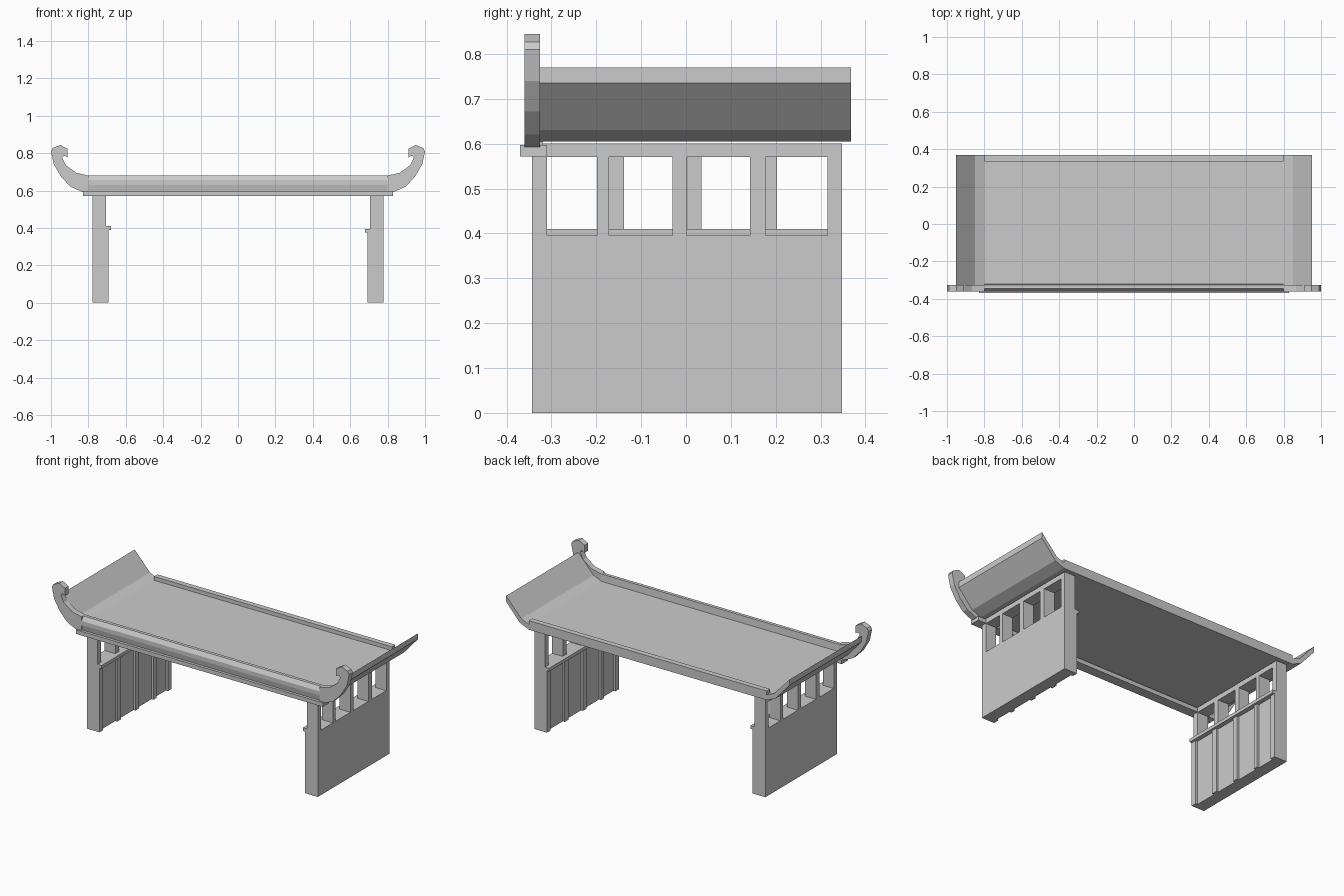
import bpy, bmesh
from mathutils import Vector

if "Cube" in bpy.data.objects:
    bpy.data.objects.remove(bpy.data.objects["Cube"])


def prism(name, pts, offset):
    """Close a planar outline and extrude it along offset."""
    bm = bmesh.new()
    face = bm.faces.new([bm.verts.new(p) for p in pts])
    ext = bmesh.ops.extrude_face_region(bm, geom=[face])
    moved = [v for v in ext["geom"] if isinstance(v, bmesh.types.BMVert)]
    bmesh.ops.translate(bm, verts=moved, vec=Vector(offset))
    bmesh.ops.recalc_face_normals(bm, faces=bm.faces)
    return finish(name, bm)


def finish(name, bm):
    mesh = bpy.data.meshes.new(name)
    bm.to_mesh(mesh)
    bm.free()
    ob = bpy.data.objects.new(name, mesh)
    bpy.context.collection.objects.link(ob)
    return ob


def box(name, x, y, z):
    pts = [(x[0], y[0], z[0]), (x[1], y[0], z[0]), (x[1], y[1], z[0]), (x[0], y[1], z[0])]
    # sort the corners so mirrored ranges still work
    return prism(name, pts, (0, 0, z[1] - z[0]))


# Table top with upswept ends
half_bottom = [(0.80, 0.605), (0.86, 0.63), (0.953, 0.735)]
half_top = [(0.953, 0.77), (0.85, 0.658), (0.80, 0.637)]
right = half_bottom + half_top
outline = right + [(-x, z) for x, z in reversed(right)]
prism("table_top", [(x, -0.33, z) for x, z in outline], (0, 0.698, 0))

# Raised strip along the back edge
box("back_strip", (-0.8, 0.8), (0.335, 0.368), (0.62, 0.66))

# Front rail with chamfered face
rail = [(-0.318, 0.592), (-0.352, 0.592), (-0.36, 0.63), (-0.36, 0.655),
        (-0.345, 0.68), (-0.325, 0.68)]
prism("front_rail", [(-0.80, y, z) for y, z in rail], (1.60, 0, 0))

# Curled scroll at each end of the front rail
scroll = [(0.80, 0.592), (0.835, 0.593), (0.895, 0.62), (0.945, 0.672), (0.985, 0.74),
          (1.0, 0.81), (0.99, 0.827), (0.95, 0.844), (0.912, 0.823), (0.912, 0.777),
          (0.93, 0.788), (0.94, 0.775), (0.92, 0.735), (0.865, 0.695), (0.80, 0.68)]
for side, label in ((1, "right"), (-1, "left")):
    prism(label + "_scroll", [(side * x, -0.36, z) for x, z in scroll], (0, 0.035, 0))

# Beam under the front rail
box("front_beam", (-0.83, 0.83), (-0.37, -0.31), (0.572, 0.597))

# Leg walls with four windows; the left one is the right one turned around
windows = [(-0.31, -0.198), (-0.172, -0.03), (0.002, 0.143), (0.177, 0.315)]
for side, label, sill in ((1, "right", 0.395), (-1, "left", 0.41)):
    def turn(y0, y1):
        return (y0, y1) if side > 0 else (0.005 - y1, 0.005 - y0)

    def span(a, b):
        return (side * a, side * b)

    # Wall as a grid with the window cells left open
    ys = sorted({y for w in windows for y in turn(*w)} | {-0.343, 0.348})
    zs = [0.0, sill, 0.57, 0.60]
    bm = bmesh.new()
    grid = [[bm.verts.new((side * 0.777, y, z)) for z in zs] for y in ys]
    for i in range(len(ys) - 1):
        for j in range(3):
            if j == 1 and i % 2 == 1:
                continue
            bm.faces.new((grid[i][j], grid[i + 1][j], grid[i + 1][j + 1], grid[i][j + 1]))
    ext = bmesh.ops.extrude_face_region(bm, geom=bm.faces[:])
    bmesh.ops.translate(bm, vec=(-side * 0.072, 0, 0),
                        verts=[v for v in ext["geom"] if isinstance(v, bmesh.types.BMVert)])
    bmesh.ops.recalc_face_normals(bm, faces=bm.faces)
    finish(label + "_leg_wall", bm)

    # Inner battens below each post, and the sill ledge
    posts = list(zip(ys[0::2], ys[1::2]))
    low = sill - 0.02
    for n, (y0, y1) in enumerate(posts):
        box(f"{label}_batten_{n + 1}", span(0.692, 0.71), (y0, y1), (0.0, low))
    box(label + "_sill", span(0.678, 0.71), (-0.343, 0.348), (low, sill))
